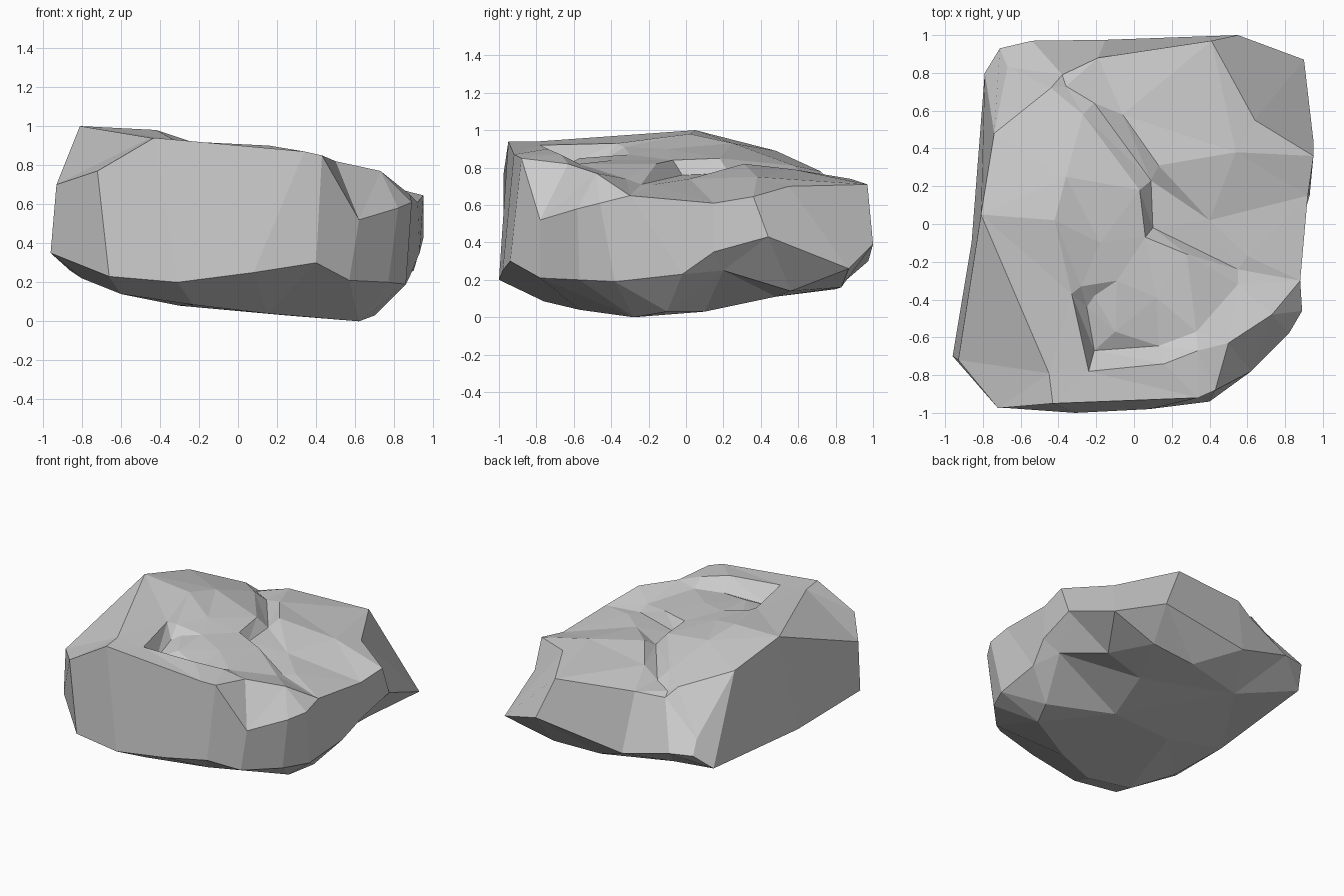
import bpy, bmesh
from mathutils import Vector
from mathutils.geometry import delaunay_2d_cdt

# Upper rim, counter-clockwise from the front left corner
upper_rim = [
    (-.72, -.975, .77), (-.43, -.95, .94), (.34, -.92, .87), (.43, -.88, .85),
    (.62, -.78, .52), (.82, -.58, .58), (.89, -.46, .61), (.88, -.30, .65),
    (.92, .15, .61), (.95, .36, .645), (.64, .55, .70), (.41, .97, .71),
    (-.19, .88, .74), (-.38, .79, .71), (-.67, .83, .49), (-.74, .48, .89),
    (-.81, .05, 1.0), (-.93, -.72, .70)]

# Lower rim, matching the upper one column by column
lower_rim = [
    (-.66, -.975, .23), (-.31, -1.0, .20), (.08, -.98, .25), (.40, -.94, .30),
    (.57, -.78, .21), (.77, -.57, .20), (.86, -.38, .19), (.88, -.02, .23),
    (.93, .15, .35), (.95, .44, .43), (.90, .87, .26), (.55, 1.0, .39),
    (-.15, .975, .30), (-.54, .97, .40), (-.71, .93, .41), (-.79, .80, .29),
    (-.86, -.10, .26), (-.96, -.70, .35)]

# Break lines of the top; rim points are given by their index
plateau_edge = [16, (-.45, -.79, .94), 1]
plateau_lip = [16, (-.42, .02, .98), (-.33, -.37, .93), (-.24, -.78, .92),
               (.16, -.74, .90), (.34, -.67, .87), (.50, -.63, .82),
               (.73, -.48, .77), 7]
pit_floor = [(-.25, -.44, .84), (-.21, -.67, .80), (.13, -.645, .81),
             (.33, -.57, .82)]
pit_ledge = [(-.28, -.33, .91), (-.18, -.10, .90), (-.09, -.30, .87),
             (-.21, -.38, .86), (-.10, -.57, .85), (.12, -.39, .84)]
step_lip = [(-.44, .72, .78), (-.27, .58, .81), (.03, .18, .85),
            (.06, -.07, .84), (.28, -.16, .82), (.55, -.32, .74), 7]
groove = [13, (-.36, .73, .73), (-.21, .64, .74), (.09, .23, .77),
          (.10, -.02, .76), (.55, -.24, .71), 7]
block_crest = [(-.06, .58, .79), (.13, .31, .82), (.40, .02, .74),
               (.60, -.17, .71), 7]
block_top = [(.54, .38, .75), 11]
plateau_slope = [(-.36, .25, .93), 15]

# Keel on the underside
keel = [(-.60, -.75, .14), (-.80, -.53, .22), (-.23, -.76, .085),
        (.15, -.57, .04), (.62, -.28, .0), (.70, -.10, .03), (.25, .10, .03),
        (.83, .20, .25), (.70, .56, .14), (.35, .48, .11), (.52, .83, .16),
        (.15, .80, .15), (-.30, .0, .08), (-.35, .65, .17)]

bm = bmesh.new()


def add_cap(rim, lines):
    """Fill a rim with a relief whose break lines stay edges; return rim verts."""
    pts, edges = list(rim), []
    for line in lines:
        ids = []
        for p in line:
            if isinstance(p, tuple):
                pts.append(p)
                p = len(pts) - 1
            ids.append(p)
        edges += zip(ids, ids[1:])
    verts = [bm.verts.new(p) for p in pts]
    result = delaunay_2d_cdt([Vector(p[:2]) for p in pts], edges,
                             [list(range(len(rim)))], 1, 1e-5)
    # Any crossing of break lines gets the mean height of nearby points
    found = []
    for co, source in zip(result[0], result[3]):
        if source:
            found.append(verts[source[0]])
        else:
            near = sorted(pts, key=lambda p: (Vector(p[:2]) - co).length)[:2]
            found.append(bm.verts.new((*co, (near[0][2] + near[1][2]) / 2)))
    for tri in result[2]:
        bm.faces.new([found[i] for i in tri])
    return verts[:len(rim)]


top = add_cap(upper_rim, [plateau_edge, plateau_lip, pit_floor, pit_ledge,
                          step_lip, groove, block_crest, block_top,
                          plateau_slope])
base = add_cap(lower_rim, [[p] for p in keel])

# Side facets between the rims
count = len(top)
for i in range(count):
    j = (i + 1) % count
    bm.faces.new((base[i], base[j], top[j], top[i]))

bmesh.ops.recalc_face_normals(bm, faces=bm.faces[:])
mesh = bpy.data.meshes.new("boulder")
bm.to_mesh(mesh)
bm.free()
boulder = bpy.data.objects.new("boulder", mesh)
bpy.context.collection.objects.link(boulder)
